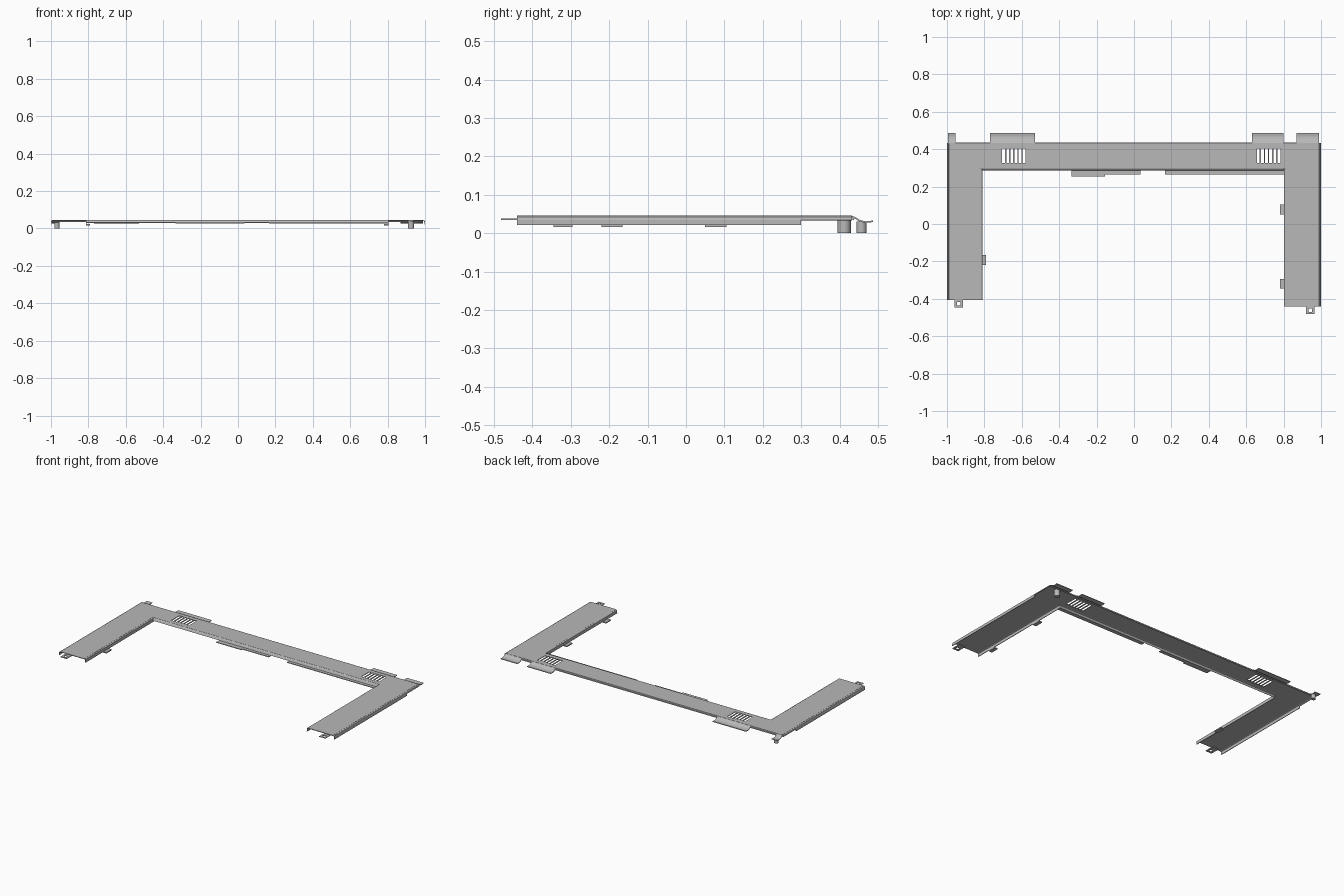
import bpy, bmesh

cube = bpy.data.objects.get("Cube")
if cube:
    bpy.data.objects.remove(cube, do_unlink=True)

grey = bpy.data.materials.new("plain_grey")
grey.use_nodes = True
grey.diffuse_color = (0.48, 0.48, 0.48, 1)
grey.node_tree.nodes["Principled BSDF"].inputs["Base Color"].default_value = (0.48, 0.48, 0.48, 1)

T = 0.004      # sheet thickness
TOP = 0.044    # middle of the top sheet


def finish(name, bm, thick=T):
    bmesh.ops.remove_doubles(bm, verts=bm.verts, dist=1e-5)
    bmesh.ops.recalc_face_normals(bm, faces=bm.faces)
    mesh = bpy.data.meshes.new(name)
    bm.to_mesh(mesh)
    bm.free()
    mesh.materials.append(grey)
    ob = bpy.data.objects.new(name, mesh)
    bpy.context.collection.objects.link(ob)
    if thick:
        mod = ob.modifiers.new("thickness", 'SOLIDIFY')
        mod.thickness = thick
        mod.offset = 0
    return ob


def sheet(name, solids, holes, z, thick=T):
    """Flat sheet made of rectangles (x0, x1, y0, y1) minus rectangular holes."""
    rects = solids + holes
    xs = sorted({v for r in rects for v in r[:2]})
    ys = sorted({v for r in rects for v in r[2:]})

    def inside(group, x, y):
        return any(r[0] < x < r[1] and r[2] < y < r[3] for r in group)

    bm = bmesh.new()
    for x0, x1 in zip(xs, xs[1:]):
        for y0, y1 in zip(ys, ys[1:]):
            mx, my = (x0 + x1) / 2, (y0 + y1) / 2
            if inside(solids, mx, my) and not inside(holes, mx, my):
                bm.faces.new([bm.verts.new((x, y, z)) for x, y in
                              ((x0, y0), (x1, y0), (x1, y1), (x0, y1))])
    return finish(name, bm, thick)


def strip(name, profile, axis, a, b):
    """Sheet bent along a profile of (across, z), running from a to b on the axis."""
    bm = bmesh.new()

    def vert(p, t):
        return bm.verts.new((t, p[0], p[1]) if axis == 'x' else (p[0], t, p[1]))

    for p, q in zip(profile, profile[1:]):
        bm.faces.new([vert(p, a), vert(q, a), vert(q, b), vert(p, b)])
    return finish(name, bm)


def post(name, x, y, radius, top):
    bm = bmesh.new()
    bmesh.ops.create_cone(bm, cap_ends=True, segments=20, radius1=radius,
                          radius2=radius, depth=top)
    bmesh.ops.translate(bm, verts=bm.verts, vec=(x, y, top / 2))
    ob = finish(name, bm, 0)
    with bpy.context.temp_override(object=ob, active_object=ob, selected_objects=[ob],
                                   selected_editable_objects=[ob]):
        bpy.ops.object.shade_smooth_by_angle()


# Top sheet: two legs, rear bar and two slotted vents
slots = [(x + i * 0.022, x + i * 0.022 + 0.015, 0.325, 0.405)
         for x in (-0.705, 0.657) for i in range(6)]
sheet("top_sheet", [(-0.99, -0.818, -0.405, 0.432), (0.808, 0.99, -0.44, 0.432),
                    (-0.818, 0.808, 0.297, 0.432)], slots, TOP)

# Outer, inner and rear walls
for side, name, end, inner in ((-1, "right", -0.405, -0.812), (1, "left", -0.44, 0.803)):
    rounded = [(side * 0.99, TOP), (side * 0.996, 0.041), (side * 0.998, 0.034)]
    strip(name + "_outer_wall", rounded + [(side * 0.998, 0.022)], 'y', end, 0.30)
    strip(name + "_outer_wall_rear", rounded, 'y', 0.30, 0.432)
    strip(name + "_inner_wall", [(inner + side * 0.006, TOP), (inner, 0.041), (inner, 0.022)],
          'y', end, 0.295)
strip("rear_wall", [(0.432, TOP), (0.435, 0.041), (0.435, 0.034)], 'x', -0.99, 0.99)
strip("bar_front_wall", [(0.297, TOP), (0.292, 0.041), (0.287, 0.03)], 'x', -0.812, 0.803)

# Ledges under the front edge of the bar
for name, x0, x1, y in (("wide_ledge", -0.335, -0.155, 0.255),
                        ("middle_ledge", -0.155, 0.035, 0.265),
                        ("long_ledge", 0.165, 0.803, 0.265)):
    sheet(name, [(x0, x1, y, 0.29)], [], 0.029)

# Curved hooks behind the bar
hook = [(0.43, TOP), (0.44, 0.04), (0.453, 0.032), (0.468, 0.029), (0.487, 0.031)]
for i, (x0, x1) in enumerate(((-0.995, -0.955), (-0.77, -0.53), (0.63, 0.80), (0.87, 0.99))):
    strip("rear_hook_%d" % (i + 1), hook, 'x', x0, x1)

# Small clips at the feet of the inner walls
for i, (x0, x1, y0, y1) in enumerate(((-0.814, -0.79, -0.22, -0.165),
                                      (0.78, 0.805, 0.05, 0.105),
                                      (0.78, 0.805, -0.345, -0.295))):
    sheet("inner_clip_%d" % (i + 1), [(x0, x1, y0, y1)], [], 0.02, 0.007)

# Screw tabs with holes at the front of each leg
for name, x, y in (("right_screw_tab", -0.937, -0.405), ("left_screw_tab", 0.942, -0.44)):
    sheet(name, [(x - 0.022, x + 0.022, y - 0.042, y + 0.02)],
          [(x - 0.009, x + 0.009, y - 0.03, y - 0.012)], 0.036)

# Locating posts
post("left_post", 0.925, 0.412, 0.017, 0.044)
post("right_post", -0.968, 0.457, 0.013, 0.031)
